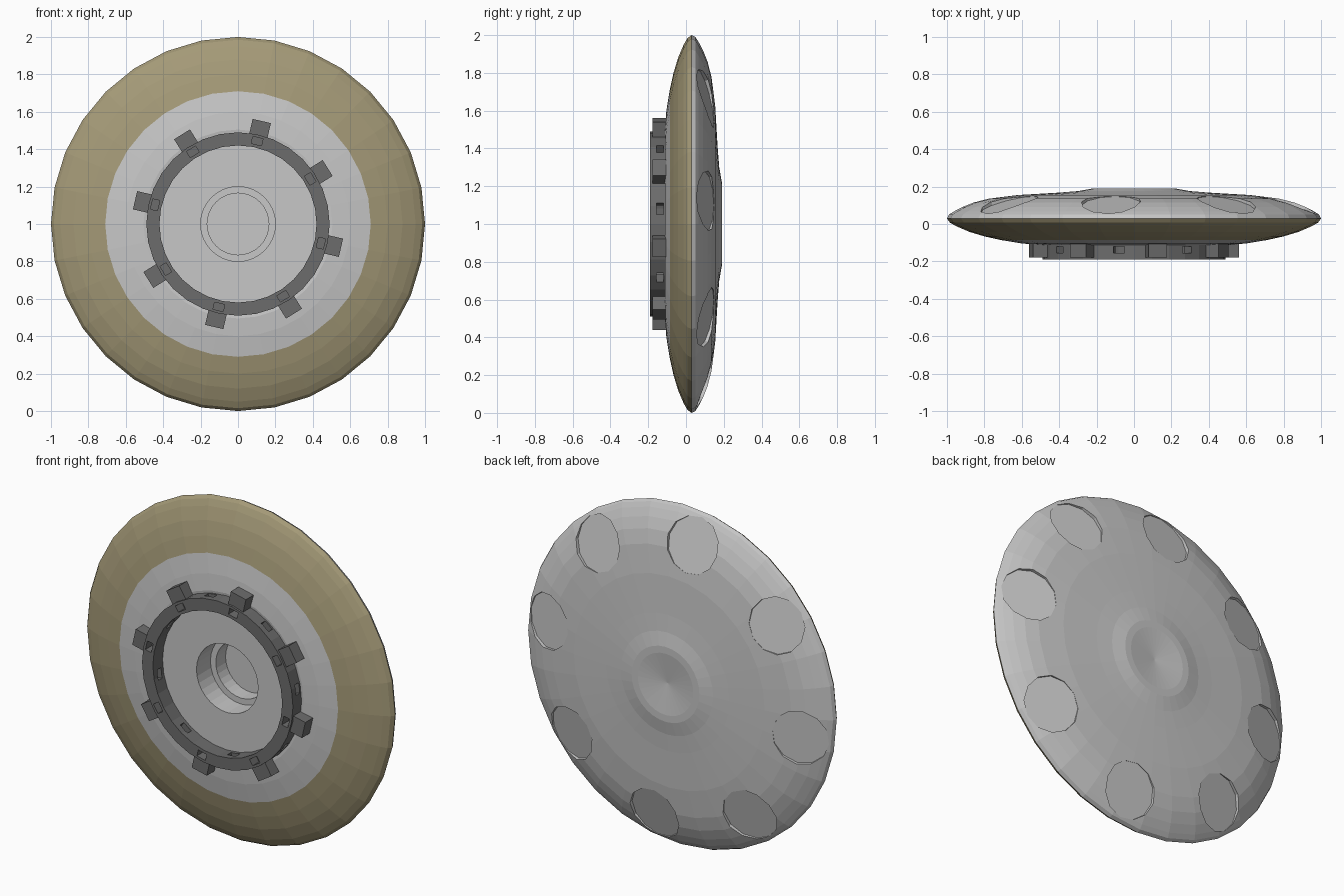
import bpy, bmesh, math
from mathutils import Matrix, Vector

if "Cube" in bpy.data.objects:
    bpy.data.objects.remove(bpy.data.objects["Cube"])

SEG = 32
TAB0 = math.radians(13)       # first tab, measured from +z towards +x
DENT0 = math.radians(-8.5)    # first dent on the back
STEP = math.radians(45)
LIFT = Matrix.Translation((0, 0, 1))


def material(name, rgb):
    m = bpy.data.materials.new(name)
    m.diffuse_color = (*rgb, 1)
    m.use_nodes = True
    m.node_tree.nodes["Principled BSDF"].inputs["Base Color"].default_value = m.diffuse_color
    return m


GREY = material("light_grey", (0.57, 0.57, 0.57))
TAN = material("tan", (0.37, 0.32, 0.185))
DARK = material("dark_grey", (0.15, 0.15, 0.15))


def finish(bm, name, mats):
    bmesh.ops.recalc_face_normals(bm, faces=bm.faces)
    me = bpy.data.meshes.new(name)
    bm.to_mesh(me)
    bm.free()
    for m in mats:
        me.materials.append(m)
    ob = bpy.data.objects.new(name, me)
    bpy.context.collection.objects.link(ob)
    return ob


def lathe(name, profile, mats, closed=False, rule=None):
    """Turn (radius, y) points around the y axis at z = 1."""
    bm = bmesh.new()
    rings = []
    for r, y in profile:
        if r == 0:
            rings.append([bm.verts.new((0, y, 1))] * SEG)
        else:
            rings.append([bm.verts.new((r * math.sin(2 * math.pi * i / SEG), y,
                                        1 + r * math.cos(2 * math.pi * i / SEG)))
                          for i in range(SEG)])
    n = len(profile)
    for k in range(n if closed else n - 1):
        a, b = rings[k], rings[(k + 1) % n]
        for i in range(SEG):
            j = (i + 1) % SEG
            f = bm.faces.new(list(dict.fromkeys((a[i], a[j], b[j], b[i]))))
            if rule:
                f.material_index = rule(k)
    return finish(bm, name, mats)


def add_box(bm, angle, x, y, z):
    """Box with (min, max) ranges, turned by angle around the disc axis."""
    size = [v[1] - v[0] for v in (x, y, z)]
    mid = [(v[1] + v[0]) / 2 for v in (x, y, z)]
    m = (LIFT @ Matrix.Rotation(angle, 4, 'Y') @ Matrix.Translation(mid)
         @ Matrix.Diagonal((*size, 1)))
    bmesh.ops.create_cube(bm, size=1, matrix=m)


def cut(ob, cutter):
    cutter.hide_render = True
    mod = ob.modifiers.new("cut", 'BOOLEAN')
    mod.operation, mod.solver, mod.object = 'DIFFERENCE', 'EXACT', cutter
    bpy.context.view_layer.objects.active = ob
    bpy.ops.object.modifier_apply(modifier=mod.name)
    bpy.data.objects.remove(cutter)


# Disc body: stepped hub hole, grey front, tan front rim, domed back
front = [(0, 0.12), (0.165, 0.12), (0.165, 0.03), (0.2, 0.03), (0.2, -0.1),
         (0.42, -0.1), (0.505, -0.112), (0.6, -0.104), (0.71, -0.086)]
rim = [(0.8, -0.066), (0.88, -0.042), (0.95, -0.012), (0.985, 0.008), (1, 0.03)]
back = [(0.99, 0.05), (0.965, 0.066), (0.92, 0.09), (0.86, 0.115), (0.78, 0.135),
        (0.62, 0.155), (0.4, 0.168), (0.3, 0.176), (0.22, 0.19), (0.18, 0.19),
        (0, 0.17)]
first, last = len(front) - 1, len(front) + len(rim) - 1
body = lathe("disc_body", front + rim + back, [GREY, TAN],
             rule=lambda k: 1 if first <= k < last else 0)

# Eight flat round dents in the back shoulder
bm = bmesh.new()
tilt = Vector((0, 0, 1)).rotation_difference(Vector((0, 0.955, 0.296)))
for i in range(8):
    m = (LIFT @ Matrix.Rotation(DENT0 + i * STEP, 4, 'Y')
         @ Matrix.Translation((0, 0.1, 0.825)) @ tilt.to_matrix().to_4x4()
         @ Matrix.Translation((0, 0, 0.06)))
    bmesh.ops.create_cone(bm, cap_ends=True, segments=12, radius1=0.16,
                          radius2=0.16, depth=0.12, matrix=m)
cut(body, finish(bm, "dent_cutter", [GREY]))

# Locking ring on the front, with radial windows and front slots
ring = lathe("locking_ring", [(0.42, -0.095), (0.42, -0.19), (0.49, -0.19),
                              (0.49, -0.095)], [DARK], closed=True)
bm = bmesh.new()
for i in range(8):
    a = TAB0 + i * STEP
    add_box(bm, a + STEP / 2, (-0.03, 0.03), (-0.155, -0.12), (0.38, 0.54))
    add_box(bm, a, (-0.028, 0.028), (-0.25, -0.13), (0.436, 0.474))
cut(ring, finish(bm, "ring_cutter", [DARK]))

# Eight square tabs around the ring
bm = bmesh.new()
for i in range(8):
    add_box(bm, TAB0 + i * STEP, (-0.05, 0.05), (-0.178, -0.1), (0.48, 0.565))
finish(bm, "ring_tabs", [DARK])
